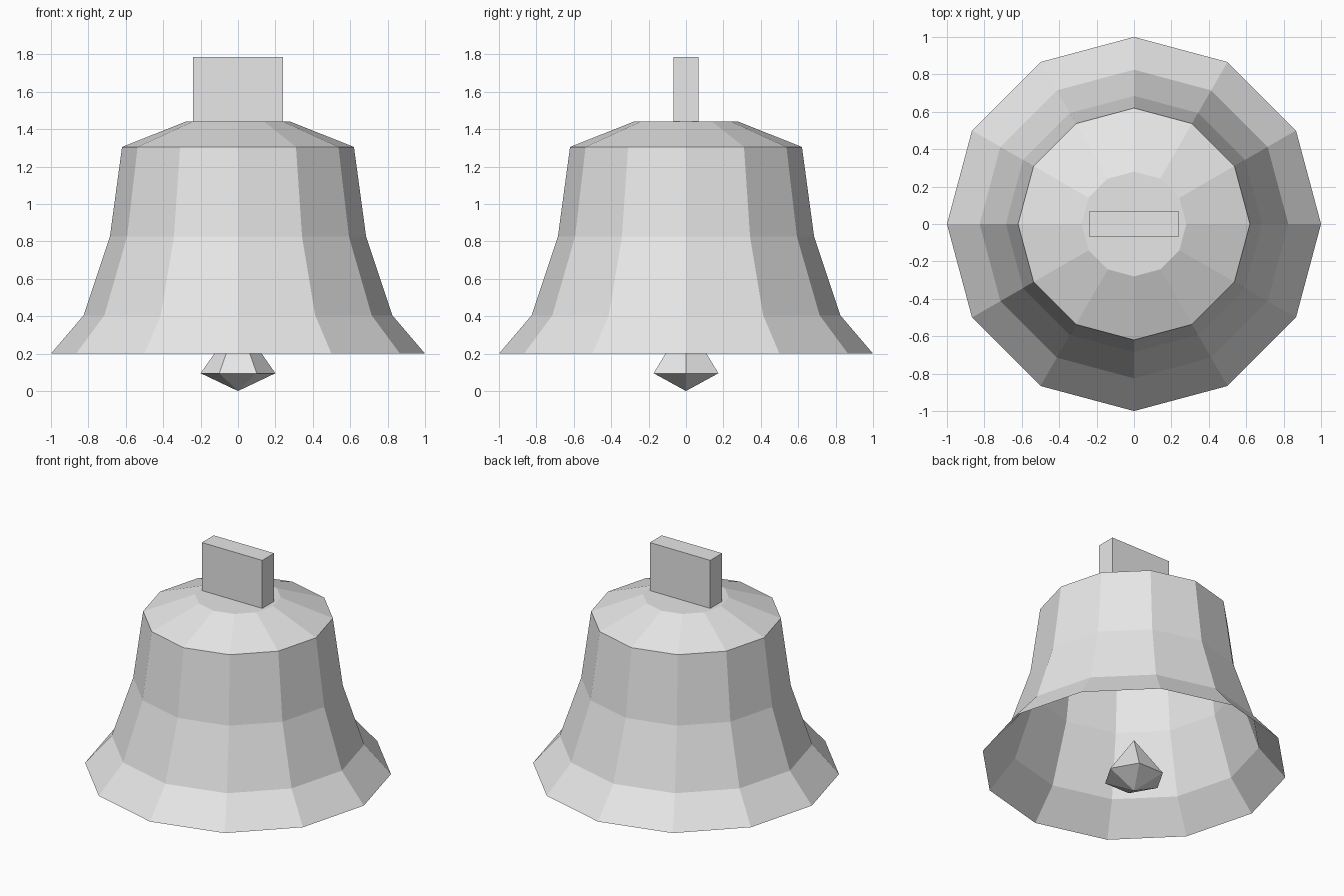
import bpy, bmesh
from math import cos, sin, tau

cube = bpy.data.objects.get("Cube")
if cube:
    bpy.data.objects.remove(cube, do_unlink=True)

grey = bpy.data.materials.new("light_grey")
grey.use_nodes = True
colour = (0.8, 0.8, 0.8, 1)
grey.diffuse_color = colour
grey.node_tree.nodes["Principled BSDF"].inputs["Base Color"].default_value = colour


def add_object(name, bm):
    mesh = bpy.data.meshes.new(name)
    bm.to_mesh(mesh)
    bm.free()
    mesh.materials.append(grey)
    obj = bpy.data.objects.new(name, mesh)
    bpy.context.collection.objects.link(obj)
    return obj


def lathe(name, profile, sides, cap_top=False):
    """Turn (radius, height) points, listed from bottom to top, about z."""
    bm = bmesh.new()
    rings = []
    for r, z in profile:
        if r == 0:
            rings.append([bm.verts.new((0, 0, z))] * sides)
        else:
            rings.append([bm.verts.new((r * cos(tau * i / sides), r * sin(tau * i / sides), z))
                          for i in range(sides)])
    for low, high in zip(rings, rings[1:]):
        for i in range(sides):
            j = (i + 1) % sides
            corners = dict.fromkeys((low[i], low[j], high[j], high[i]))
            bm.faces.new(list(corners))
    if cap_top:
        bm.faces.new(rings[-1])
    return add_object(name, bm)


# Flared bell shell, open underneath
lathe("bell_body",
      [(1, 0.2), (0.825, 0.405), (0.685, 0.825), (0.62, 1.305), (0.28, 1.44)],
      12, cap_top=True)

# Six-sided clapper, pointed at both ends
lathe("clapper", [(0, 0), (0.2, 0.095), (0, 0.38)], 6)

# Flat hanging block on the crown
bm = bmesh.new()
bmesh.ops.create_cube(bm, size=1)
bmesh.ops.scale(bm, vec=(0.48, 0.135, 0.345), verts=bm.verts)
bmesh.ops.translate(bm, vec=(0, 0, 1.6125), verts=bm.verts)
add_object("hanging_block", bm)
